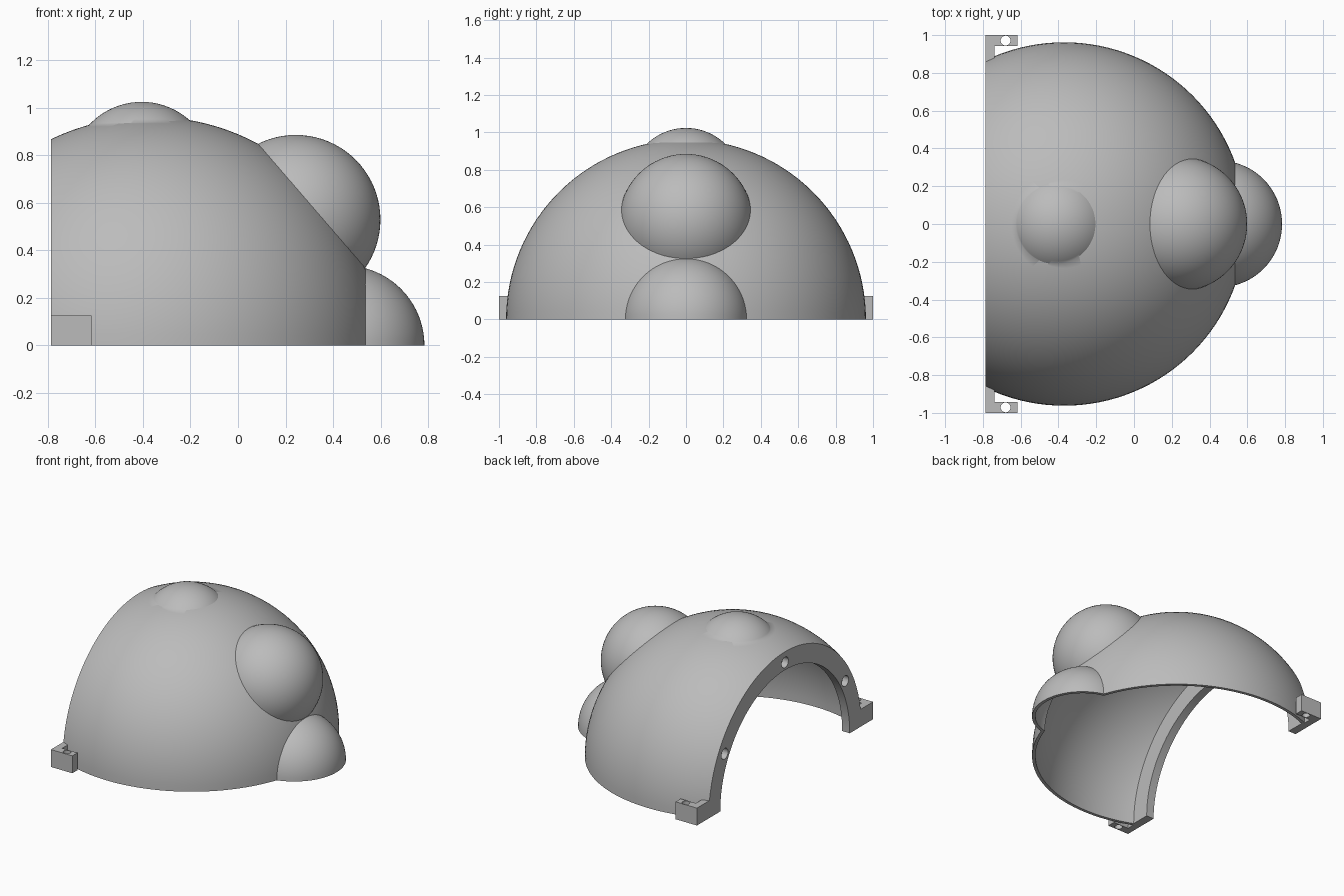
import bpy, math
from mathutils import Vector

if "Cube" in bpy.data.objects:
    bpy.data.objects.remove(bpy.data.objects["Cube"])

grey = bpy.data.materials.new("plain_grey")
grey.diffuse_color = (0.50, 0.50, 0.50, 1)
grey.use_nodes = True
grey.node_tree.nodes["Principled BSDF"].inputs["Base Color"].default_value = grey.diffuse_color

WALL = 0.022        # shell thickness
BACK = -0.787       # x of the flat mounting face
FLANGE = 0.06       # depth of the mounting flange
DOME_X = -0.37

# centre, radius of every bulge; the first is the main dome
BULGES = [((DOME_X, 0, 0), 0.962),
          ((0.448, 0, 0), 0.336),
          ((0.243, 0, 0.529), 0.356),
          ((-0.405, 0, 0.722), 0.302)]


def finish(obj, name):
    obj.name = name
    obj.data.materials.clear()
    obj.data.materials.append(grey)
    bpy.ops.object.select_all(action='DESELECT')
    obj.select_set(True)
    bpy.context.view_layer.objects.active = obj
    bpy.ops.object.shade_smooth_by_angle(angle=math.radians(32))


def box(lo, hi):
    lo, hi = Vector(lo), Vector(hi)
    bpy.ops.mesh.primitive_cube_add(size=1, location=(lo + hi) / 2)
    obj = bpy.context.object
    obj.scale = hi - lo
    bpy.ops.object.transform_apply(location=True, rotation=True, scale=True)
    return obj


def cylinder(centre, radius, depth, along_x=False, sides=32):
    rot = (0, math.pi / 2, 0) if along_x else (0, 0, 0)
    bpy.ops.mesh.primitive_cylinder_add(vertices=sides, radius=radius, depth=depth,
                                        location=centre, rotation=rot)
    bpy.ops.object.transform_apply(location=True, rotation=True, scale=True)
    return bpy.context.object


def sphere(centre, radius, segments):
    bpy.ops.mesh.primitive_uv_sphere_add(segments=segments, ring_count=segments // 2,
                                         radius=radius, location=centre)
    bpy.ops.object.transform_apply(location=True, rotation=True, scale=True)
    return bpy.context.object


def combine(target, other, operation):
    mod = target.modifiers.new("combine", 'BOOLEAN')
    mod.operation = operation
    mod.solver = 'EXACT'
    mod.object = other
    bpy.context.view_layer.objects.active = target
    bpy.ops.object.modifier_apply(modifier=mod.name)
    bpy.data.objects.remove(other, do_unlink=True)


def bulge_union(inset):
    body = None
    for i, (centre, radius) in enumerate(BULGES):
        ball = sphere(centre, radius - inset, 128 if i == 0 else 80)
        if body is None:
            body = ball
        else:
            combine(body, ball, 'UNION')
    return body


# Hollow shell: outer bulges minus inner bulges, leaving a flange at the back
shell = bulge_union(0)
cavity = bulge_union(WALL)
combine(cavity, box((-3, -2, -2), (BACK + FLANGE, 2, 2)), 'DIFFERENCE')
combine(shell, cavity, 'DIFFERENCE')
combine(shell, cylinder((BACK, 0, 0), 0.735, 0.3, True, 128), 'DIFFERENCE')
combine(shell, box((-3, -2, -2), (2, 2, 0)), 'DIFFERENCE')
combine(shell, box((-3, -2, -2), (BACK, 2, 2)), 'DIFFERENCE')

# Blind round sockets in the flange face
for deg in (30, 90, 150):
    a = math.radians(deg)
    socket = cylinder((BACK, 0.79 * math.cos(a), 0.79 * math.sin(a)), 0.038, 0.09, True)
    combine(shell, socket, 'DIFFERENCE')
finish(shell, "bulged_shell")

# L-shaped screw brackets on both sides
for side, name in ((1, "bracket_rear"), (-1, "bracket_front")):
    def span(y0, y1):
        return sorted((side * y0, side * y1))
    a, b = span(0.942, 1.0)
    bracket = box((BACK, a, 0), (-0.617, b, 0.125))
    a, b = span(0.82, 0.96)
    combine(bracket, box((BACK, a, 0), (-0.738, b, 0.125)), 'UNION')
    combine(bracket, cylinder((-0.68, side * 0.971, 0.06), 0.026, 0.4), 'DIFFERENCE')
    finish(bracket, name)
